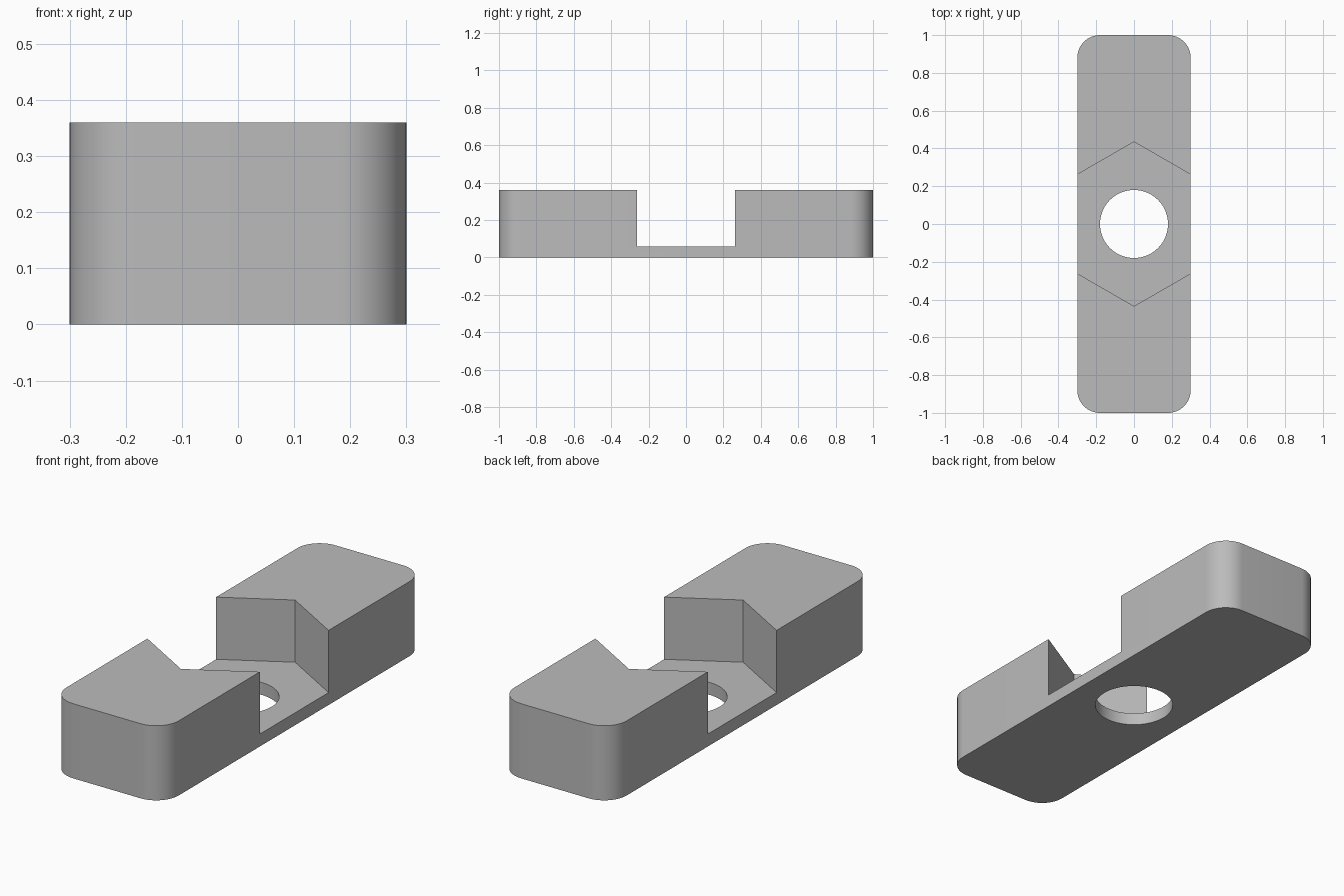
import bpy, math
from math import cos, sin, pi

cube = bpy.data.objects.get("Cube")
if cube:
    bpy.data.objects.remove(cube, do_unlink=True)

HALF_W, HALF_L, HEIGHT = 0.3, 1.0, 0.36
CORNER, FLOOR = 0.12, 0.06
HEX_RADIUS, HOLE_RADIUS = 0.435, 0.18

grey = bpy.data.materials.new("plain grey")
grey.use_nodes = True
colour = (0.5, 0.5, 0.5, 1)
grey.diffuse_color = colour
grey.node_tree.nodes["Principled BSDF"].inputs["Base Color"].default_value = colour


def prism(name, outline, z0, z1):
    """Extrude a counter-clockwise outline between two heights."""
    n = len(outline)
    verts = [(x, y, z) for z in (z0, z1) for x, y in outline]
    faces = [list(range(n))[::-1], list(range(n, 2 * n))]
    faces += [(i, (i + 1) % n, (i + 1) % n + n, i + n) for i in range(n)]
    mesh = bpy.data.meshes.new(name)
    mesh.from_pydata(verts, [], faces)
    mesh.materials.append(grey)
    obj = bpy.data.objects.new(name, mesh)
    bpy.context.collection.objects.link(obj)
    return obj


def ring(radius, sides):
    """Regular polygon with its first corner on +y."""
    angles = [pi / 2 + 2 * pi * i / sides for i in range(sides)]
    return [(radius * cos(a), radius * sin(a)) for a in angles]


def rounded_rectangle(w, l, r, steps=16):
    points = []
    for quarter, (sx, sy) in enumerate([(1, 1), (-1, 1), (-1, -1), (1, -1)]):
        for i in range(steps + 1):
            a = (quarter + i / steps) * pi / 2
            points.append((sx * (w - r) + r * cos(a), sy * (l - r) + r * sin(a)))
    return points


# Rounded bar
block = prism("nut_holder_block", rounded_rectangle(HALF_W, HALF_L, CORNER), 0, HEIGHT)

# Hexagonal pocket open at both sides, and the round bolt hole through its floor
cutters = [
    prism("hex_pocket_cutter", ring(HEX_RADIUS, 6), FLOOR, HEIGHT + 0.1),
    prism("bolt_hole_cutter", ring(HOLE_RADIUS, 64), -0.1, HEIGHT + 0.1),
]
bpy.context.view_layer.objects.active = block
for cutter in cutters:
    cutter.hide_render = True
    cut = block.modifiers.new(cutter.name, "BOOLEAN")
    cut.operation = "DIFFERENCE"
    cut.solver = "EXACT"
    cut.object = cutter
    bpy.ops.object.modifier_apply(modifier=cut.name)
for cutter in cutters:
    bpy.data.objects.remove(cutter, do_unlink=True)

# Smooth the round walls, keep the edges crisp
bpy.ops.object.select_all(action="DESELECT")
block.select_set(True)
bpy.ops.object.shade_smooth_by_angle(angle=math.radians(30))
